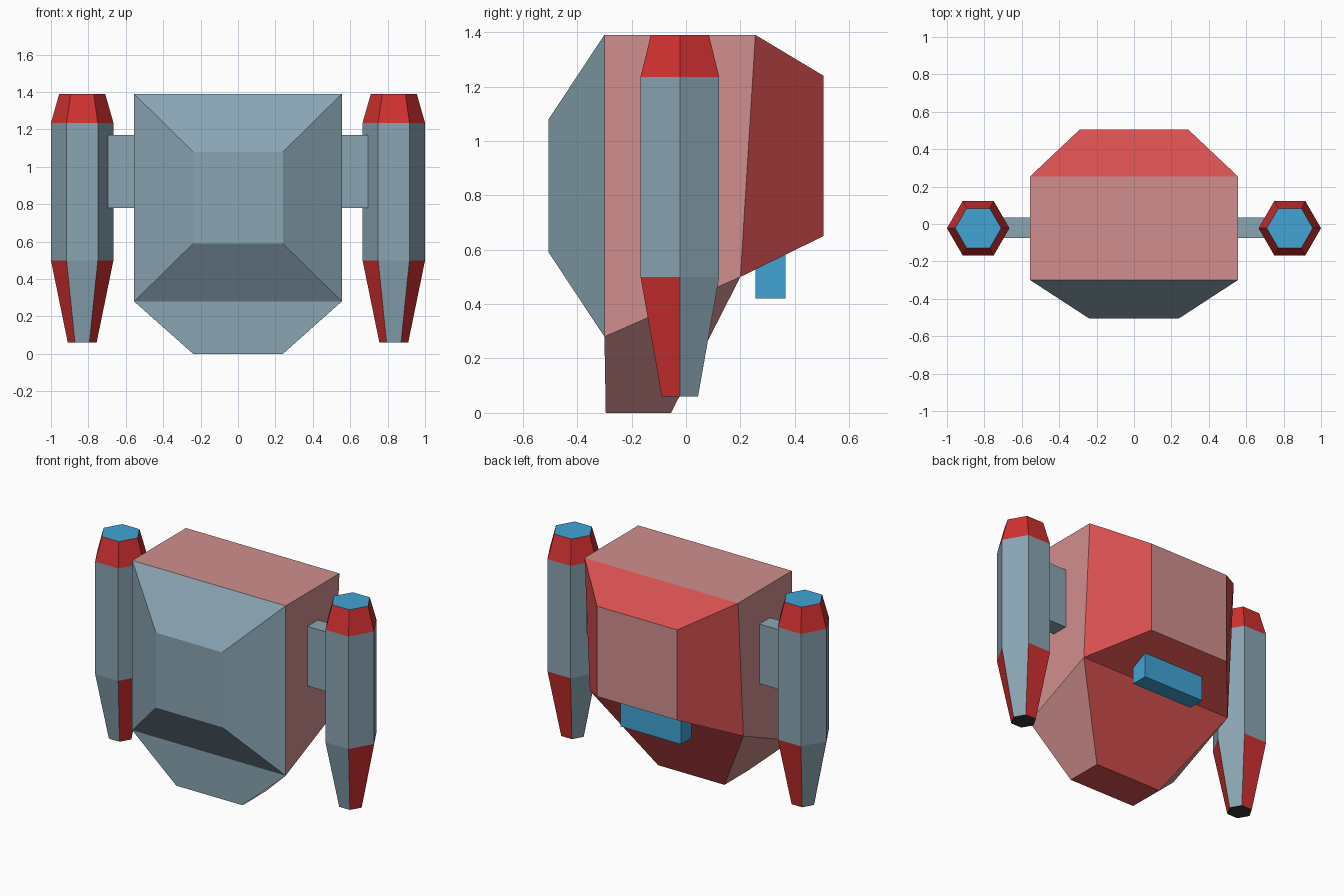
import bpy, bmesh, math
from mathutils import Vector

cube = bpy.data.objects.get("Cube")
if cube:
    bpy.data.objects.remove(cube, do_unlink=True)


def material(name, rgb):
    m = bpy.data.materials.new(name)
    m.use_nodes = True
    m.diffuse_color = (*rgb, 1)
    m.node_tree.nodes["Principled BSDF"].inputs["Base Color"].default_value = (*rgb, 1)
    return m


GREY = material("blue grey", (0.255, 0.38, 0.455))
PINK = material("dusty pink", (0.64, 0.275, 0.275))
RED = material("soft red", (0.67, 0.078, 0.078))
POD_RED = material("bright red", (0.64, 0.03, 0.03))
BLUE = material("bright blue", (0.053, 0.37, 0.66))
BLACK = material("charcoal", (0.035, 0.035, 0.038))


def finish(bm, name, mats):
    bmesh.ops.recalc_face_normals(bm, faces=bm.faces[:])
    mesh = bpy.data.meshes.new(name)
    bm.to_mesh(mesh)
    bm.free()
    for m in mats:
        mesh.materials.append(m)
    obj = bpy.data.objects.new(name, mesh)
    bpy.context.collection.objects.link(obj)
    return obj


def box(name, low, high, mat):
    bm = bmesh.new()
    bmesh.ops.create_cube(bm, size=1)
    low, high = Vector(low), Vector(high)
    for v in bm.verts:
        v.co = (low + high) / 2 + v.co * (high - low)
    return finish(bm, name, [mat])


def bridge(bm, a, b, slots):
    """Join two vertex loops, one material slot per side."""
    n = len(a)
    for i in range(n):
        j = (i + 1) % n
        bm.faces.new((a[i], a[j], b[j], b[i])).material_index = slots[i]


# Body: a core block with tapered caps on its front, back and underside
bm = bmesh.new()


def edge(half, y, z):
    return [bm.verts.new((-half, y, z)), bm.verts.new((half, y, z))]


W = 0.555
front_low, front_top = edge(W, -0.30, 0.28), edge(W, -0.30, 1.39)
back_low, back_top = edge(W, 0.20, 0.50), edge(W, 0.255, 1.39)


def loop(e1, e2):
    return [e1[0], e1[1], e2[1], e2[0]]


def cap(base, tip, side_slots, tip_slot):
    bridge(bm, base, tip, side_slots)
    bm.faces.new(tip).material_index = tip_slot


grey, pink, red = range(3)
bm.faces.new(loop(front_top, back_top)).material_index = pink
for s in (0, 1):
    side = (front_low[s], back_low[s], back_top[s], front_top[s])
    bm.faces.new(side).material_index = pink
cap(loop(front_low, front_top),
    loop(edge(0.24, -0.505, 0.59), edge(0.24, -0.505, 1.08)), [grey] * 4, grey)
cap(loop(back_low, back_top),
    loop(edge(0.29, 0.505, 0.65), edge(0.29, 0.505, 1.24)), [red] * 4, pink)
cap(loop(front_low, back_low),
    loop(edge(0.24, -0.295, 0), edge(0.24, -0.055, 0)), [grey, pink, red, pink], red)
finish(bm, "body", [GREY, PINK, RED])

# Blue bar under the back
box("back_bar", (-0.22, 0.255, 0.42), (0.22, 0.365, 0.61), BLUE)


# Six-sided side pods, tapered at both ends, with alternating lower panels
def pod(name, sign):
    bm = bmesh.new()
    rings = []
    for radius, z in ((0.077, 0.06), (0.167, 0.50), (0.167, 1.235), (0.123, 1.39)):
        ring = []
        for k in range(6):
            t = k * math.pi / 3
            ring.append(bm.verts.new((sign * (0.833 + radius * math.cos(t)),
                                      -0.0225 + radius * math.sin(t), z)))
        rings.append(ring)
    bridge(bm, rings[0], rings[1], [0, 1] * 3)
    bridge(bm, rings[1], rings[2], [0] * 6)
    bridge(bm, rings[2], rings[3], [1] * 6)
    bm.faces.new(rings[3]).material_index = 2
    bm.faces.new(rings[0]).material_index = 3
    finish(bm, name, [GREY, POD_RED, BLUE, BLACK])


for label, sign in (("left", 1), ("right", -1)):
    pod(label + "_pod", sign)
    x1, x2 = sorted((sign * 0.53, sign * 0.697))
    box(label + "_pod_bracket", (x1, -0.075, 0.78), (x2, 0.035, 1.17), GREY)
